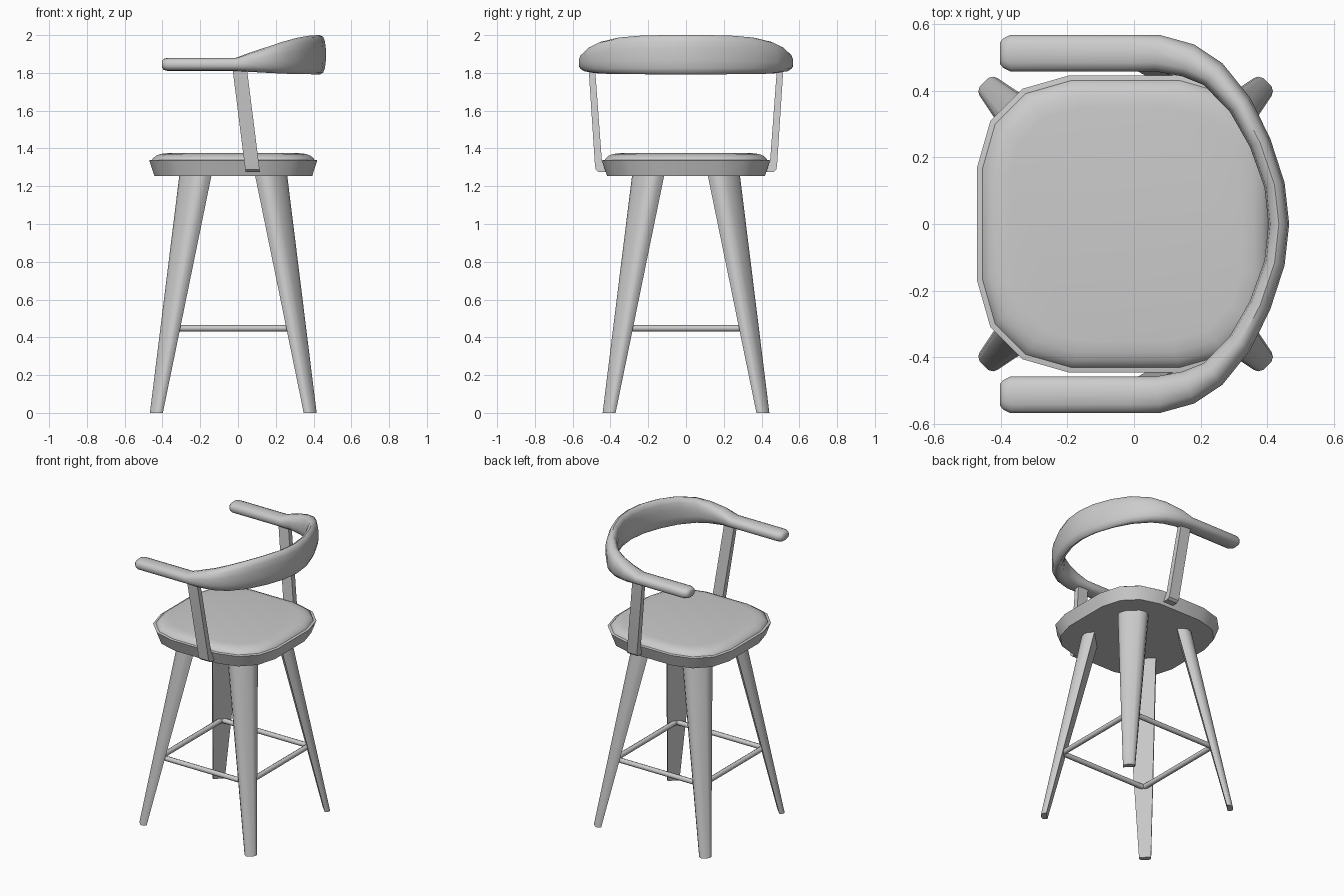
import bpy, bmesh, math
from mathutils import Vector

if "Cube" in bpy.data.objects:
    bpy.data.objects.remove(bpy.data.objects["Cube"])

CX = -0.025  # seat and legs are centred slightly off the rail


def loft(name, rings, angle=35):
    """Skin a list of equal-length vertex rings and cap both ends."""
    bm = bmesh.new()
    vs = [[bm.verts.new(p) for p in r] for r in rings]
    n = len(rings[0])
    for a, b in zip(vs, vs[1:]):
        for i in range(n):
            j = (i + 1) % n
            bm.faces.new((a[i], a[j], b[j], b[i]))
    bm.faces.new(vs[0][::-1])
    bm.faces.new(vs[-1])
    bmesh.ops.recalc_face_normals(bm, faces=bm.faces)
    me = bpy.data.meshes.new(name)
    bm.to_mesh(me)
    bm.free()
    ob = bpy.data.objects.new(name, me)
    bpy.context.collection.objects.link(ob)
    bpy.ops.object.select_all(action='DESELECT')
    ob.select_set(True)
    bpy.context.view_layer.objects.active = ob
    bpy.ops.object.shade_smooth_by_angle(angle=math.radians(angle))
    return ob


# Seat outline: rounded square, one quarter turned four times
quarter = [(0.445, 0.17), (0.405, 0.31), (0.31, 0.405), (0.17, 0.445)]
outline = []
for k in range(4):
    c, s = round(math.cos(k * math.pi / 2)), round(math.sin(k * math.pi / 2))
    outline += [(x * c - y * s, x * s + y * c) for x, y in quarter]


def seat_ring(half, z):
    f = half / 0.445
    return [(CX + x * f, y * f, z) for x, y in outline]


# Seat pan and cushion
loft("seat_pan", [seat_ring(h, z) for h, z in
                  [(0.418, 1.255), (0.445, 1.337), (0.43, 1.340)]])
loft("seat_cushion", [seat_ring(h, z) for h, z in
                      [(0.432, 1.335), (0.426, 1.347), (0.41, 1.361),
                       (0.385, 1.371), (0.35, 1.375)]])

# Legs: flat inside, rounded outside, splayed along the diagonals
section = [(-0.5, -0.5), (0.5, -0.5), (0.5, -0.05), (0.42, 0.28), (0.24, 0.5),
           (-0.24, 0.5), (-0.42, 0.28), (-0.5, -0.05)]


def leg_ring(sx, sy, off, w, d, z):
    rad = Vector((sx, sy)).normalized()
    tan = Vector((-rad.y, rad.x))
    ctr = Vector((CX + sx * off, sy * off))
    return [(*(ctr + tan * t * w + rad * r * d), z) for t, r in section]


corners = [("front_left", -1, -1), ("front_right", 1, -1),
           ("back_right", 1, 1), ("back_left", -1, 1)]
for label, sx, sy in corners:
    loft(label + "_leg", [leg_ring(sx, sy, 0.412, 0.075, 0.036, 0),
                          leg_ring(sx, sy, 0.212, 0.19, 0.085, 1.26)])


# Stretchers between neighbouring legs
def rod(name, a, b, r, n=8):
    a, b = Vector(a), Vector(b)
    side = (b - a).normalized().cross(Vector((0, 0, 1)))
    offs = [side * r * math.cos(2 * math.pi * i / n)
            + Vector((0, 0, r * math.sin(2 * math.pi * i / n))) for i in range(n)]
    loft(name, [[p + o for o in offs] for p in (a, b)], 50)


for i, side in enumerate(("front", "right", "back", "left")):
    (_, ax, ay), (_, bx, by) = corners[i], corners[(i + 1) % 4]
    q = 0.332
    rod(side + "_stretcher", (CX + ax * q, ay * q, 0.448),
        (CX + bx * q, by * q, 0.448), 0.017)

# Rail posts: bent flat bars hooking into the seat edge
bar = [(0.516, 1.83), (0.482, 1.31), (0.478, 1.288), (0.463, 1.275),
       (0.42, 1.275), (0.42, 1.31), (0.445, 1.33), (0.482, 1.83)]
for label, s in (("front", -1), ("back", 1)):
    loft(label + "_rail_post",
         [[(0.078 - (z - 1.275) * 0.126 + dx, s * y, z) for y, z in bar]
          for dx in (-0.038, 0.038)])

# Arm and back rail: stations of x, y, half width, bottom z, top z
half = [(-0.402, 0.512, 0.032, 1.826, 1.864), (-0.392, 0.512, 0.044, 1.815, 1.875),
        (-0.37, 0.512, 0.055, 1.81, 1.88), (-0.01, 0.512, 0.055, 1.81, 1.88),
        (0.07, 0.512, 0.055, 1.805, 1.91), (0.163, 0.49, 0.051, 1.80, 1.94),
        (0.237, 0.449, 0.043, 1.796, 1.965), (0.318, 0.357, 0.037, 1.794, 1.987),
        (0.378, 0.243, 0.033, 1.793, 1.997), (0.421, 0.117, 0.031, 1.792, 2.0)]
path = half + [(0.434, 0, 0.031, 1.792, 2.0)] + \
    [(x, -y, w, lo, hi) for x, y, w, lo, hi in reversed(half)]


def power(v, e=0.8):
    return math.copysign(abs(v) ** e, v)


rings, N = [], 14
for i, (x, y, w, lo, hi) in enumerate(path):
    p, q = path[max(i - 1, 0)], path[min(i + 1, len(path) - 1)]
    t = Vector((q[0] - p[0], q[1] - p[1])).normalized()
    nrm = Vector((-t.y, t.x))
    ring = []
    for k in range(N):
        a = 2 * math.pi * (k + 0.5) / N
        u, v = power(math.cos(a)) * w * 1.02, power(math.sin(a)) * (hi - lo) / 2
        ring.append((x + nrm.x * u, y + nrm.y * u, (lo + hi) / 2 + v))
    rings.append(ring)
loft("arm_and_back_rail", rings, 45)
